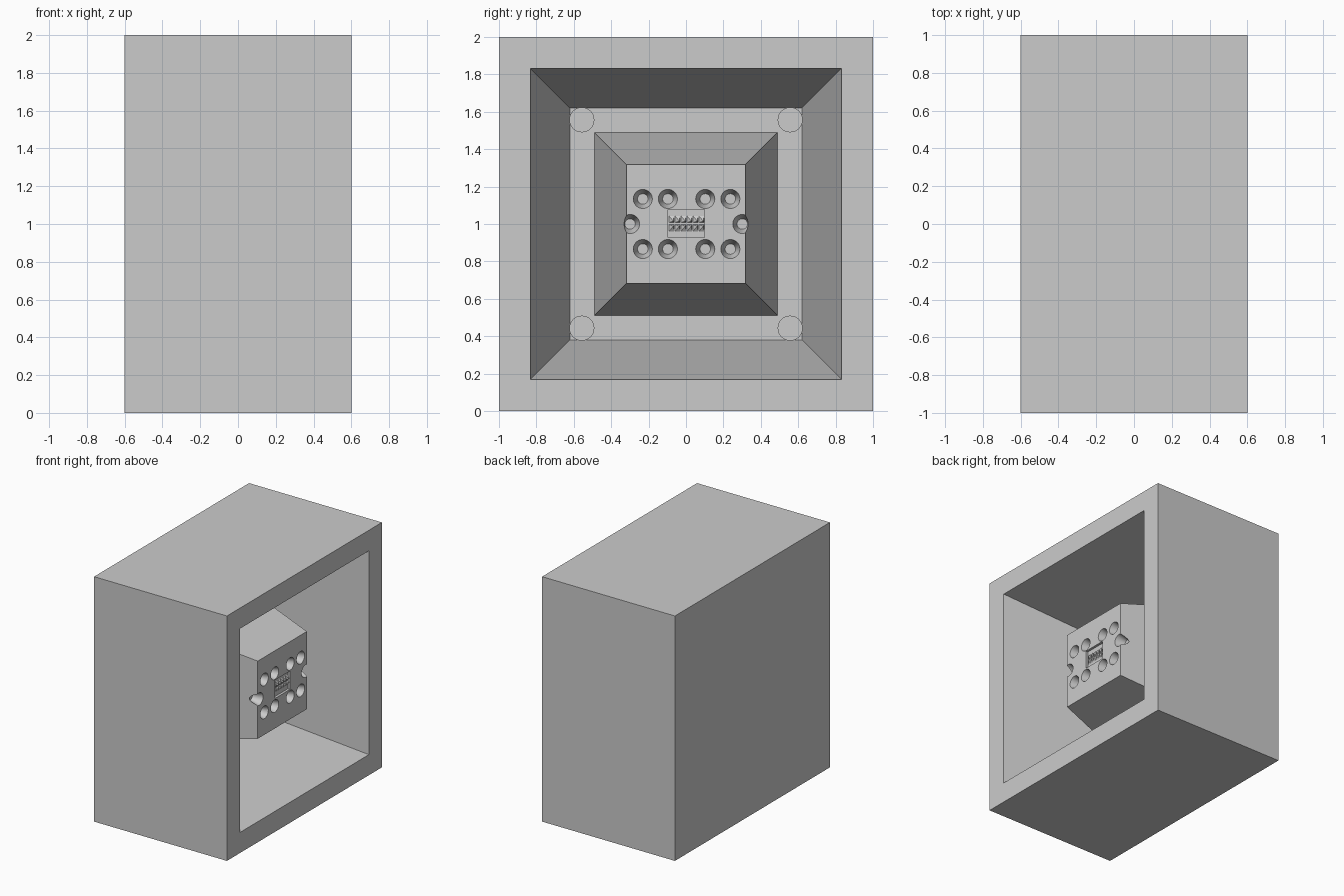
import bpy, bmesh
from math import pi
from mathutils import Matrix, Vector

cube = bpy.data.objects.get("Cube")
if cube:
    bpy.data.objects.remove(cube, do_unlink=True)

grey = bpy.data.materials.new("plain grey")
grey.use_nodes = True
grey.diffuse_color = (0.6, 0.6, 0.6, 1)
grey.node_tree.nodes["Principled BSDF"].inputs["Base Color"].default_value = (0.6, 0.6, 0.6, 1)

FLOOR, TOP = -0.4, 0.4      # x of the recess floor and of the core's face


def make(name, bm):
    bmesh.ops.recalc_face_normals(bm, faces=bm.faces)
    me = bpy.data.meshes.new(name)
    bm.to_mesh(me)
    bm.free()
    me.materials.append(grey)
    ob = bpy.data.objects.new(name, me)
    bpy.context.collection.objects.link(ob)
    return ob


def add_cone(bm, x0, x1, r0, r1, y, z, sides=32):
    """Truncated cone along x, from x0 to x1."""
    m = Matrix.Translation(((x0 + x1) / 2, y, z)) @ Matrix.Rotation(pi / 2, 4, 'Y')
    bmesh.ops.create_cone(bm, cap_ends=True, segments=sides, radius1=r0,
                          radius2=r1, depth=x1 - x0, matrix=m)


def cut(body, cutter):
    mod = body.modifiers.new("cut", 'BOOLEAN')
    mod.operation = 'DIFFERENCE'
    mod.solver = 'EXACT'
    mod.object = cutter
    bpy.context.view_layer.objects.active = body
    bpy.ops.object.modifier_apply(modifier=mod.name)
    bpy.data.objects.remove(cutter, do_unlink=True)


# Block with drafted recess and core: nested squares (x, half side)
bm = bmesh.new()
rings = []
for x, h in [(-0.6, 1), (0.6, 1), (0.6, 0.832), (FLOOR, 0.62), (FLOOR, 0.488), (TOP, 0.317)]:
    rings.append([bm.verts.new((x, a * h, 1 + b * h))
                  for a, b in ((-1, -1), (1, -1), (1, 1), (-1, 1))])
for p, q in zip(rings, rings[1:]):
    for i in range(4):
        j = (i + 1) % 4
        bm.faces.new((p[i], p[j], q[j], q[i]))
bm.faces.new(rings[0])
bm.faces.new(rings[-1])
body = make("mould_block", bm)

# Tapered pits, with one notch at each side edge of the core
spots = [(y, 1 + s * 0.134) for y in (-0.231, -0.097, 0.103, 0.237) for s in (-1, 1)]
spots += [(-0.299, 1), (0.301, 1)]
bm = bmesh.new()
for y, z in spots:
    add_cone(bm, TOP - 0.08, TOP + 0.02, 0.028, 0.0568, y, z)
cut(body, make("pit_cutter", bm))

# Shallow rectangular pocket in the middle of the core
bm = bmesh.new()
bmesh.ops.create_cube(bm, size=1, matrix=Matrix.Translation((TOP, 0.002, 1.002))
                      @ Matrix.Diagonal((0.04, 0.196, 0.15, 1)))
cut(body, make("pocket_cutter", bm))

bpy.ops.object.select_all(action='DESELECT')
body.select_set(True)
bpy.context.view_layer.objects.active = body
bpy.ops.object.shade_smooth_by_angle(angle=pi / 6)

# Two rows of small wedge teeth in the pocket
bm = bmesh.new()
for row in (-1, 1):
    for i in range(6):
        y = 0.002 + (i - 2.5) * 0.032
        z = 1.002 + row * 0.024
        pts = [Vector((TOP - 0.022, y + a * 0.015, z + b * 0.02))
               for a, b in ((-1, -1), (1, -1), (1, 1), (-1, 1))]
        base = [bm.verts.new(p) for p in pts]
        tip = bm.verts.new((TOP - 0.002, y + 0.01, z - row * 0.01))
        bm.faces.new(base)
        for k in range(4):
            bm.faces.new((base[k], base[(k + 1) % 4], tip))
make("pocket_teeth", bm)

# Corner pegs standing on the recess floor
for a, side in ((-1, "right"), (1, "left")):
    for b, level in ((-1, "lower"), (1, "upper")):
        bm = bmesh.new()
        add_cone(bm, FLOOR - 0.02, FLOOR + 0.1, 0.067, 0.067, a * 0.557, 1 + b * 0.557)
        peg = make(f"corner_peg_{level}_{side}", bm)
        bpy.ops.object.select_all(action='DESELECT')
        peg.select_set(True)
        bpy.context.view_layer.objects.active = peg
        bpy.ops.object.shade_smooth_by_angle(angle=pi / 6)
